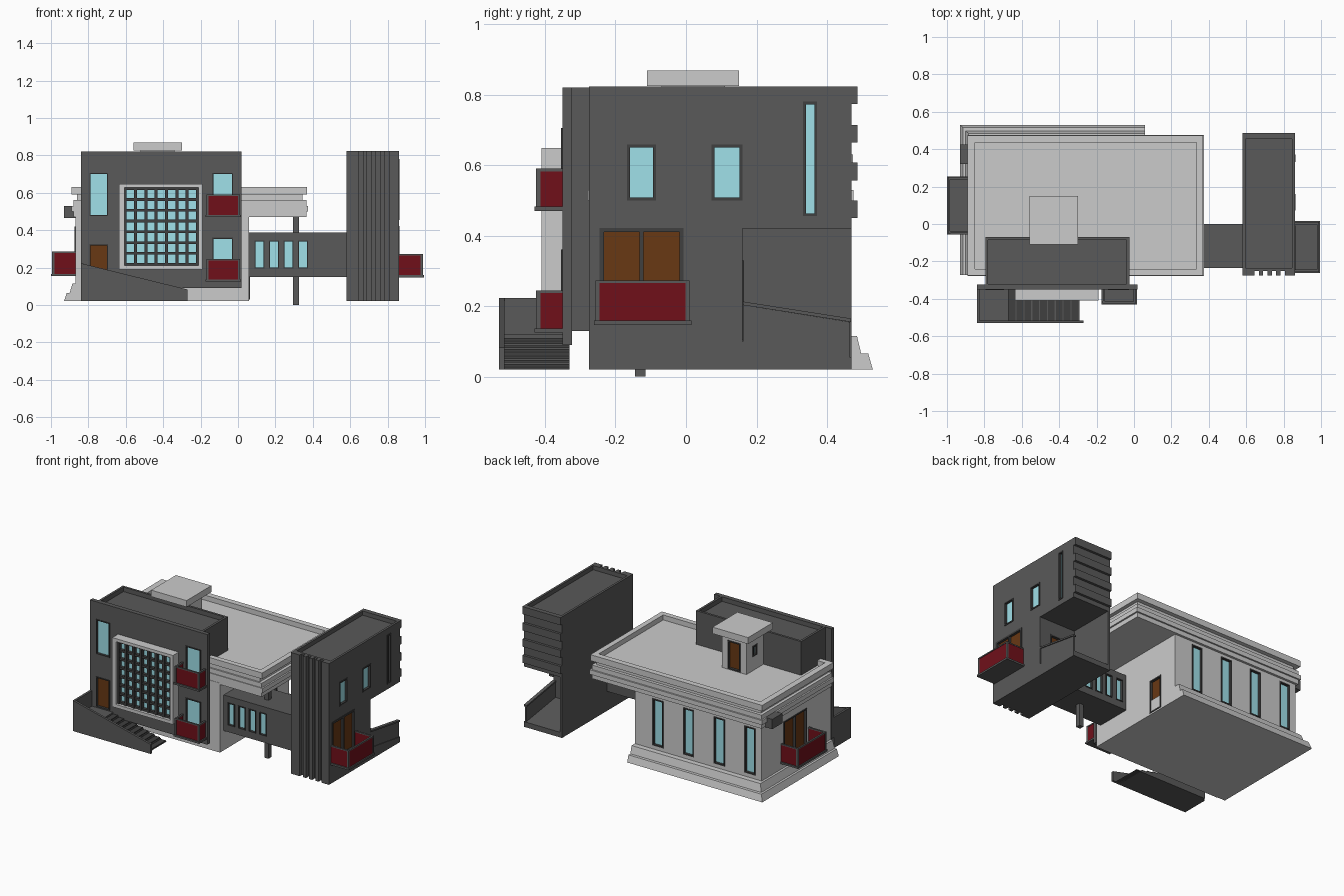
import bpy, bmesh

if "Cube" in bpy.data.objects:
    bpy.data.objects.remove(bpy.data.objects["Cube"])

def mat(name, r, g, b):
    m = bpy.data.materials.new(name)
    m.diffuse_color = (r, g, b, 1)
    m.use_nodes = True
    m.node_tree.nodes["Principled BSDF"].inputs["Base Color"].default_value = m.diffuse_color
    return m

DARK = mat("dark_grey", .1, .1, .1)
TRIM = mat("trim_grey", .05, .05, .05)
RED = mat("red", .16, .005, .01)
GLASS = mat("glass", .35, .75, .82)
WOOD = mat("wood", .14, .04, .007)

def loft(name, ring0, ring1, m=None):
    """Solid between two matching rings of 3D points."""
    bm = bmesh.new()
    a = [bm.verts.new(p) for p in ring0]
    b = [bm.verts.new(p) for p in ring1]
    bm.faces.new(a)
    bm.faces.new(b[::-1])
    n = len(a)
    for i in range(n):
        bm.faces.new((a[i], b[i], b[(i + 1) % n], a[(i + 1) % n]))
    bmesh.ops.recalc_face_normals(bm, faces=bm.faces)
    me = bpy.data.meshes.new(name)
    bm.to_mesh(me)
    bm.free()
    if m:
        me.materials.append(m)
    o = bpy.data.objects.new(name, me)
    bpy.context.collection.objects.link(o)
    return o

def rect(x0, x1, y0, y1, z):
    return [(x0, y0, z), (x1, y0, z), (x1, y1, z), (x0, y1, z)]

def box(name, x0, x1, y0, y1, z0, z1, m=None):
    return loft(name, rect(x0, x1, y0, y1, z0), rect(x0, x1, y0, y1, z1), m)

def prism(name, axis, pts, a0, a1, m=None):
    f = (lambda a, p: (a, *p)) if axis == 'x' else (lambda a, p: (p[0], a, p[1]))
    return loft(name, [f(a0, p) for p in pts], [f(a1, p) for p in pts], m)

def cut(obj, *cutters):
    """Subtract cutters and bake the result."""
    for c in cutters:
        md = obj.modifiers.new("cut", 'BOOLEAN')
        md.object, md.operation, md.solver = c, 'DIFFERENCE', 'EXACT'
        dg = bpy.context.evaluated_depsgraph_get()
        me = bpy.data.meshes.new_from_object(obj.evaluated_get(dg))
        obj.modifiers.clear()
        obj.data = me
        bpy.data.objects.remove(c)

def wbox(name, axis, a0, a1, u0, u1, z0, z1, m=None):
    """Box given by distance along the wall normal (a) and along the wall (u)."""
    a0, a1 = sorted((a0, a1))
    r = (a0, a1, u0, u1) if axis == 'x' else (u0, u1, a0, a1)
    return box(name, *r, z0, z1, m)

def opening(wall, name, axis, s, face, u0, u1, z0, z1, m, leaves=1, t=.008):
    """Recessed window or door with a thin frame; s is the outward direction."""
    cut(wall, wbox("cutter", axis, face - s * .016, face + s * .03, u0, u1, z0, z1))
    wbox(name + "_pane", axis, face - s * .018, face - s * .012, u0, u1, z0, z1, m)
    i, o = face - s * .014, face + s * .004
    wbox(name + "_top", axis, i, o, u0, u1, z1 - t, z1, TRIM)
    wbox(name + "_sill", axis, i, o, u0, u1, z0, z0 + t, TRIM)
    for k in range(leaves + 1):
        u = u0 + (u1 - u0 - t) * k / leaves
        wbox(name + "_jamb", axis, i, o, u, u + t, z0 + t, z1 - t, TRIM)

def balcony(name, axis, s, face, depth, u0, u1, z0, z1):
    out, e = face + s * depth, .008
    wbox(name + "_floor", axis, face, out, u0 - e, u1 + e, z0, z0 + .012, DARK)
    rim = out - s * e
    sides = [(rim - s * e, rim, u0, u1), (face, rim, u0, u0 + e), (face, rim, u1 - e, u1)]
    for a0, a1, b0, b1 in sides:
        wbox(name + "_panel", axis, a0, a1, b0, b1, z0 + .012, z1 - .008, RED)
        wbox(name + "_rail", axis, a0, a1 + s * .003, b0 - .002, b1 + .002, z1 - .008, z1, DARK)
    for u in (u0 - .003, u1 - e):
        wbox(name + "_post", axis, rim - s * .01, rim + s * .003, u, u + .011, z0, z1, DARK)

# Main light body, sloped plinth tiers
body = box("main_body", -.87, .06, -.275, .45, .02, .48)
loft("plinth_lower", rect(-.93, .06, -.272, .53, .02), rect(-.915, .06, -.272, .517, .065))
loft("plinth_upper", rect(-.9, .06, -.272, .497, .065), rect(-.885, .06, -.272, .485, .115))
for x in (-.11, -.335, -.56, -.785):
    opening(body, "back_window", 'y', 1, .45, x - .04, x + .04, .14, .45, GLASS)
opening(body, "side_door", 'x', 1, .06, .22, .32, .03, .25, WOOD)
opening(body, "left_balcony_door", 'x', -1, -.87, -.02, .22, .17, .42, WOOD, 2)
balcony("left_balcony", 'x', -1, -.87, .13, -.047, .247, .155, .285)
box("wall_vent", -.93, -.865, .32, .425, .465, .53, DARK)

# Stepped cornice with sunken roof and support post
for z0, z1, d in ((.47, .5, .01), (.5, .53, 0), (.53, .56, .01), (.56, .59, .03)):
    box("cornice_band", -.89 + d, .375 - d, -.278 + d / 2, .475 - d, z0, z1)
parapet = box("roof_parapet", -.89, .37, -.275, .473, .59, .63)
cut(parapet, box("cutter", -.85, .335, -.24, .435, .597, .7))
box("support_post", .295, .325, -.145, -.115, 0, .48, DARK)

# Rooftop hut
hut = box("roof_hut", -.52, -.34, -.07, .11, .59, .825)
box("hut_roof", -.56, -.3, -.11, .15, .825, .868)
opening(hut, "hut_door", 'y', 1, .11, -.475, -.385, .6, .79, WOOD)
opening(hut, "hut_window", 'x', -1, -.52, .0, .045, .69, .76, GLASS)

# Dark front block and facade slab
block = box("front_block", -.795, -.025, -.33, -.07, .13, .82, DARK)
cut(block, box("cutter", -.78, -.04, -.32, -.085, .79, .9))
slab = box("facade_slab", -.84, .02, -.35, -.324, .09, .82, DARK)
opening(slab, "facade_window", 'y', -1, -.35, -.795, -.695, .475, .705, GLASS, t=.006)
opening(slab, "facade_door", 'y', -1, -.35, -.795, -.695, .125, .325, WOOD, t=.006)
for z in (.475, .13):
    opening(slab, "balcony_window", 'y', -1, -.35, -.138, -.027, z + .015, z + .23, GLASS, t=.006)
    balcony("facade_balcony", 'y', -1, -.35, .08, -.165, .008, z - .005, z + .115)

# Large gridded window
frame = box("grid_window_frame", -.635, -.19, -.41, -.345, .19, .648)
cut(frame, box("cutter", -.608, -.212, -.5, -.365, .212, .628))
box("grid_window_pane", -.608, -.212, -.37, -.364, .212, .628, GLASS)
for i in range(8):
    x = -.604 + .388 * i / 7
    box("grid_mullion", x - .008, x + .008, -.395, -.368, .212, .628, TRIM)
for i in range(8):
    z = .218 + .404 * i / 7
    box("grid_transom", -.608, -.212, -.39, -.368, z - .007, z + .007, TRIM)

# Entrance stairs behind a sloped side wall
prism("stair_wall", 'y', [(-.84, .02), (-.27, .02), (-.27, .083), (-.84, .223)], -.53, -.515, DARK)
box("stair_end_wall", -.84, -.825, -.515, -.35, .02, .223, DARK)
box("stair_landing", -.825, -.67, -.515, -.33, .02, .12, DARK)
for i in range(9):
    x, z = -.67 + .042 * i, .11 - .0105 * i
    box("stair_riser", x, x + .042, -.515, -.33, .02, z - .006, DARK)
    box("stair_tread", x, x + .036, -.515, -.33, z - .006, z, TRIM)

# Bridge with window rows on both sides
bridge = box("bridge", .06, .585, -.235, 0, .15, .387, DARK)
for i in range(4):
    x = .115 + .0775 * i
    for s, f in ((-1, -.235), (1, 0)):
        opening(bridge, "bridge_window", 'y', s, f, x - .026, x + .026, .195, .345, GLASS, t=.005)

# Right tower: grooves, sunken roof, open corner with ramp
tower = box("tower", .58, .86, -.275, .47, .02, .823, DARK)
cut(tower, box("cutter", .595, .845, -.235, .455, .795, .9))
for i in range(4):
    x = .645 + .046 * i
    cut(tower, box("cutter", x, x + .023, -.3, -.25, -.1, .9))
cut(tower, prism("cutter", 'x', [(.16, .1), (.6, .035), (.6, .42), (.16, .42)], .595, .95))
opening(tower, "porch_door", 'y', 1, .16, .68, .78, .105, .33, WOOD)
for u0, u1, z0, z1 in ((-.167, -.085, .5, .658), (.073, .16, .5, .658), (.332, .372, .455, .78)):
    opening(tower, "tower_window", 'x', 1, .86, u0, u1, z0, z1, GLASS)
opening(tower, "tower_balcony_door", 'x', 1, .86, -.245, -.007, .16, .422, WOOD, 2, .012)
balcony("tower_balcony", 'x', 1, .86, .135, -.253, .007, .147, .273)
for z in (.773, .664, .557, .45):
    box("tower_back_band", .58, .86, .465, .486, z, z + .05, DARK)

# Porch railing following the ramp
prism("porch_rail_panel", 'x', [(.162, .09), (.465, .045), (.465, .155), (.162, .203)], .845, .856, DARK)
prism("porch_handrail", 'x', [(.162, .203), (.468, .155), (.468, .165), (.162, .213)], .84, .862, DARK)
